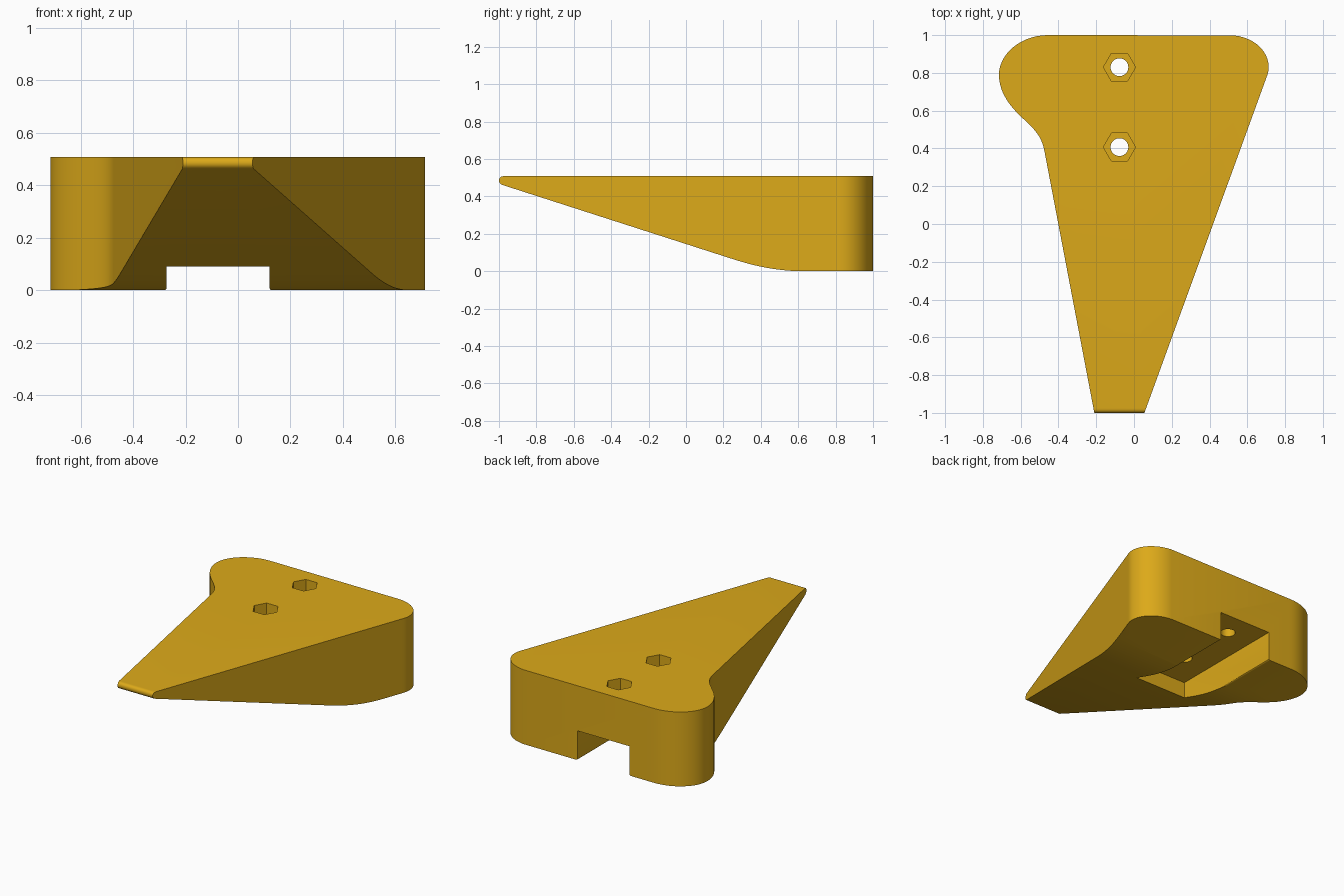
import bpy, bmesh, math
from mathutils import Vector

if "Cube" in bpy.data.objects:
    bpy.data.objects.remove(bpy.data.objects["Cube"])


def bezier(a, b, c, d, n=12):
    """Points along a cubic curve, without its last point."""
    out = []
    for i in range(n):
        t = i / n
        s = 1 - t
        out.append(tuple(s**3 * a[k] + 3*s*s*t * b[k] + 3*s*t*t * c[k] + t**3 * d[k]
                         for k in (0, 1)))
    return out


def prism(name, pts, place, lo, hi):
    """Extrude a 2D profile between lo and hi; place maps (u, v, w) to xyz."""
    bm = bmesh.new()
    face = bm.faces.new([bm.verts.new(place(u, v, lo)) for u, v in pts])
    ext = bmesh.ops.extrude_face_region(bm, geom=[face])
    move = Vector(place(0, 0, hi)) - Vector(place(0, 0, lo))
    bmesh.ops.translate(bm, vec=move,
                        verts=[g for g in ext["geom"] if isinstance(g, bmesh.types.BMVert)])
    bmesh.ops.recalc_face_normals(bm, faces=bm.faces)
    me = bpy.data.meshes.new(name)
    bm.to_mesh(me)
    bm.free()
    ob = bpy.data.objects.new(name, me)
    bpy.context.collection.objects.link(ob)
    return ob


def combine(target, tool, operation):
    """Apply a boolean and discard the tool."""
    mod = target.modifiers.new("cut", "BOOLEAN")
    mod.operation = operation
    mod.solver = "EXACT"
    mod.object = tool
    bpy.context.view_layer.objects.active = target
    bpy.ops.object.modifier_apply(modifier=mod.name)
    bpy.data.objects.remove(tool, do_unlink=True)


def along_z(u, v, w): return (u, v, w)
def along_x(u, v, w): return (w, u, v)
def along_y(u, v, w): return (u, w, v)


def circle(cx, cy, r, n):
    return [(cx + r * math.cos(2 * math.pi * i / n), cy + r * math.sin(2 * math.pi * i / n))
            for i in range(n)]


# Plan outline: tapering nose, rounded back corner, bulging lobe on the left
outline = [(0.0186, -1.1), (0.055, -1)]
outline += bezier((0.70, 0.772), (0.708, 0.793), (0.713, 0.81), (0.713, 0.83), 5)
outline += bezier((0.713, 0.83), (0.713, 0.925), (0.62, 1), (0.50, 1))
outline += bezier((-0.455, 1), (-0.60, 1), (-0.715, 0.90), (-0.715, 0.79), 14)
outline += bezier((-0.715, 0.79), (-0.715, 0.71), (-0.67, 0.64), (-0.615, 0.585))
outline += bezier((-0.615, 0.585), (-0.54, 0.51), (-0.49, 0.48), (-0.473, 0.38))
outline += [(-0.473, 0.38), (-0.21, -1), (-0.191, -1.1)]
body = prism("wedge_body", outline, along_z, -0.1, 0.7)

# Side profile: flat top, rounded tip, sloping underside easing into the base
H = 0.508
side = [(1.2, H)]
side += bezier((-0.975, H), (-0.99, H), (-1, 0.50), (-1, 0.485), 6)
side += bezier((-1, 0.485), (-1, 0.472), (-0.99, 0.464), (-0.98, 0.460), 6)
side += bezier((0.25, 0.065), (0.385, 0.0217), (0.50, 0), (0.64, 0), 16)
side += [(0.64, 0), (1.2, 0)]
combine(body, prism("side_profile", side, along_x, -1, 1), "INTERSECT")

# Channel underneath, open at the back, with slightly rounded lips
L, R, r = -0.272, 0.12, 0.01
arc = [(r * math.sin(a), r - r * math.cos(a)) for a in (0, math.pi/6, math.pi/3, math.pi/2)]
slot = [(L - r, -0.1)] + [(L - r + x, z) for x, z in arc] + [(L, 0.2), (R, 0.2)]
slot += [(R + r - x, z) for x, z in reversed(arc)] + [(R + r, -0.1)]
combine(body, prism("channel", slot, along_y, 0.17, 1.2), "DIFFERENCE")

# Two bolt holes with hexagonal nut pockets
for y in (0.83, 0.407):
    combine(body, prism("nut_pocket", circle(-0.077, y, 0.085, 6), along_z, H - 0.18, 0.7),
            "DIFFERENCE")
    combine(body, prism("bolt_hole", circle(-0.077, y, 0.047, 32), along_z, 0.1, 0.6),
            "DIFFERENCE")

# Yellow finish and smooth curved walls
mat = bpy.data.materials.new("yellow")
mat.diffuse_color = (0.72, 0.40, 0.01, 1)
mat.use_nodes = True
mat.node_tree.nodes["Principled BSDF"].inputs["Base Color"].default_value = mat.diffuse_color
body.data.materials.clear()
body.data.materials.append(mat)
bpy.ops.object.select_all(action="DESELECT")
body.select_set(True)
bpy.context.view_layer.objects.active = body
bpy.ops.object.shade_smooth_by_angle(angle=math.radians(30))
